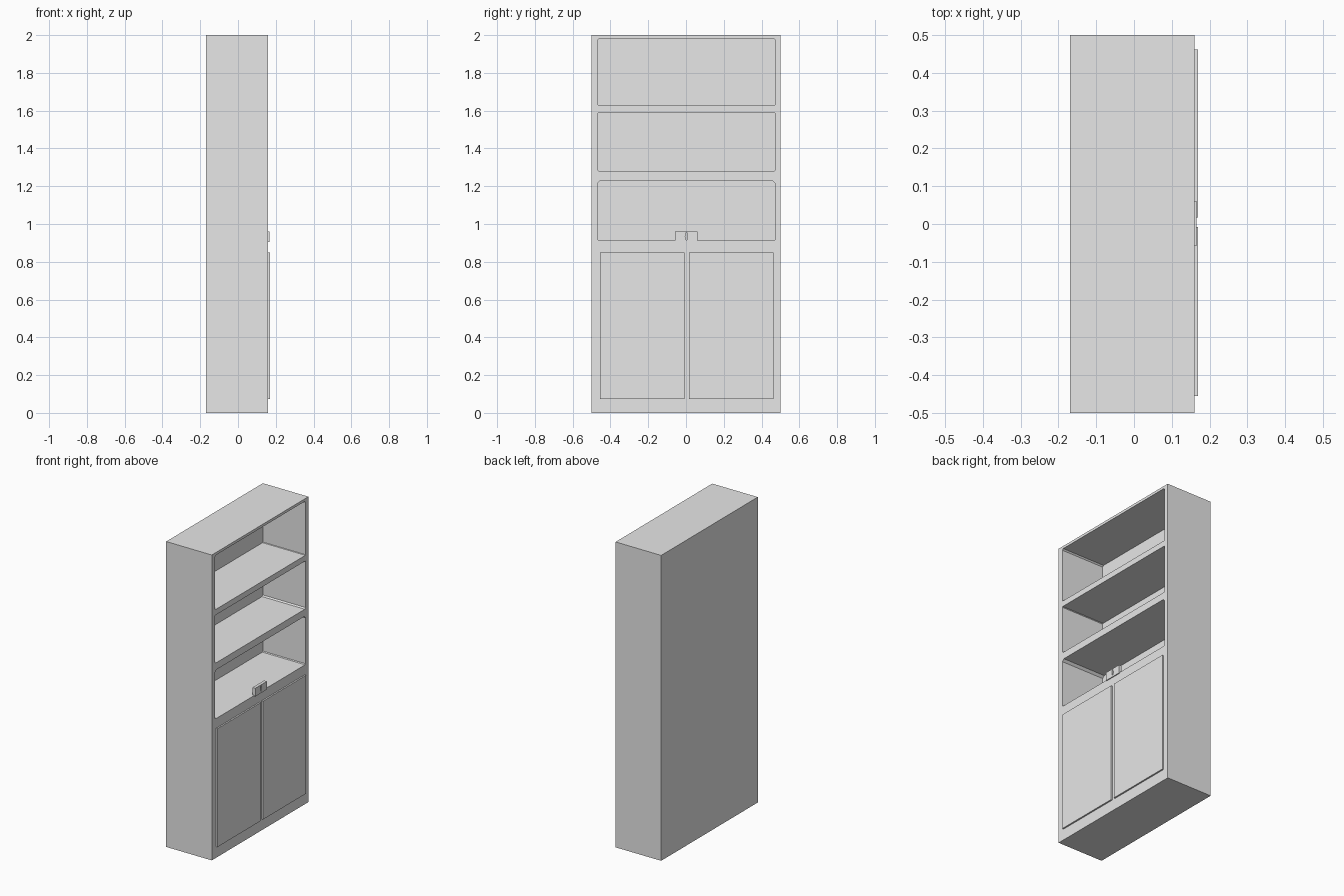
import bpy, bmesh, math

cube = bpy.data.objects.get("Cube")
if cube:
    bpy.data.objects.remove(cube, do_unlink=True)

grey = bpy.data.materials.new("plain_grey")
grey.use_nodes = True
grey.diffuse_color = (0.8, 0.8, 0.8, 1)
grey.node_tree.nodes["Principled BSDF"].inputs["Base Color"].default_value = grey.diffuse_color


def prism(name, outline, x0, x1):
    """Extrude a (y, z) outline along x."""
    bm = bmesh.new()
    face = bm.faces.new([bm.verts.new((x0, y, z)) for y, z in outline])
    new = bmesh.ops.extrude_face_region(bm, geom=[face])["geom"]
    bmesh.ops.translate(bm, vec=(x1 - x0, 0, 0),
                        verts=[g for g in new if isinstance(g, bmesh.types.BMVert)])
    bmesh.ops.recalc_face_normals(bm, faces=bm.faces)
    mesh = bpy.data.meshes.new(name)
    bm.to_mesh(mesh)
    bm.free()
    mesh.materials.append(grey)
    obj = bpy.data.objects.new(name, mesh)
    bpy.context.collection.objects.link(obj)
    return obj


def panel(y0, y1, z0, z1, low=0.0, high=0.0):
    """Rectangle with clipped lower and upper corners."""
    pts = []
    for y, z, sy, sz, c in ((y0, z0, 1, 1, low), (y1, z0, -1, 1, low),
                            (y1, z1, -1, -1, high), (y0, z1, 1, -1, high)):
        if c == 0:
            pts.append((y, z))
        else:
            pair = [(y, z + sz * c), (y + sy * c, z)]
            pts += pair if sy == sz else pair[::-1]
    return pts


def cut(target, cutter):
    """Carve the cutter out of the target, then discard it."""
    cutter.hide_render = True
    mod = target.modifiers.new("opening", "BOOLEAN")
    mod.operation = "DIFFERENCE"
    mod.solver = "EXACT"
    mod.object = cutter
    bpy.context.view_layer.objects.active = target
    bpy.ops.object.modifier_apply(modifier=mod.name)
    bpy.data.objects.remove(cutter, do_unlink=True)


FRONT = 0.16

# Cabinet body with three open shelf bays
body = prism("cabinet_body", panel(-0.5, 0.5, 0, 2), -0.17, FRONT)
for z0, z1, low, high in ((1.628, 1.983, 0.003, 0.008),
                          (1.277, 1.591, 0.008, 0.004),
                          (0.912, 1.231, 0.005, 0.014)):
    cut(body, prism("bay_cutter", panel(-0.466, 0.471, z0, z1, low, high), -0.15, 0.3))

# Pair of raised door panels
for name, y0, y1 in (("right_door", -0.455, -0.008), ("left_door", 0.017, 0.462)):
    prism(name, panel(y0, y1, 0.073, 0.848), FRONT - 0.005, 0.17)

# Latch block standing on the lowest shelf, with a lens-shaped slot
latch = prism("latch", panel(-0.058, 0.061, 0.906, 0.96), 0.146, 0.166)
lens = [(0.002 + 0.006 * math.cos(a), 0.935 + 0.021 * math.sin(a))
        for a in (i * math.tau / 12 for i in range(12))]
cut(latch, prism("slot_cutter", lens, 0.1, 0.2))
